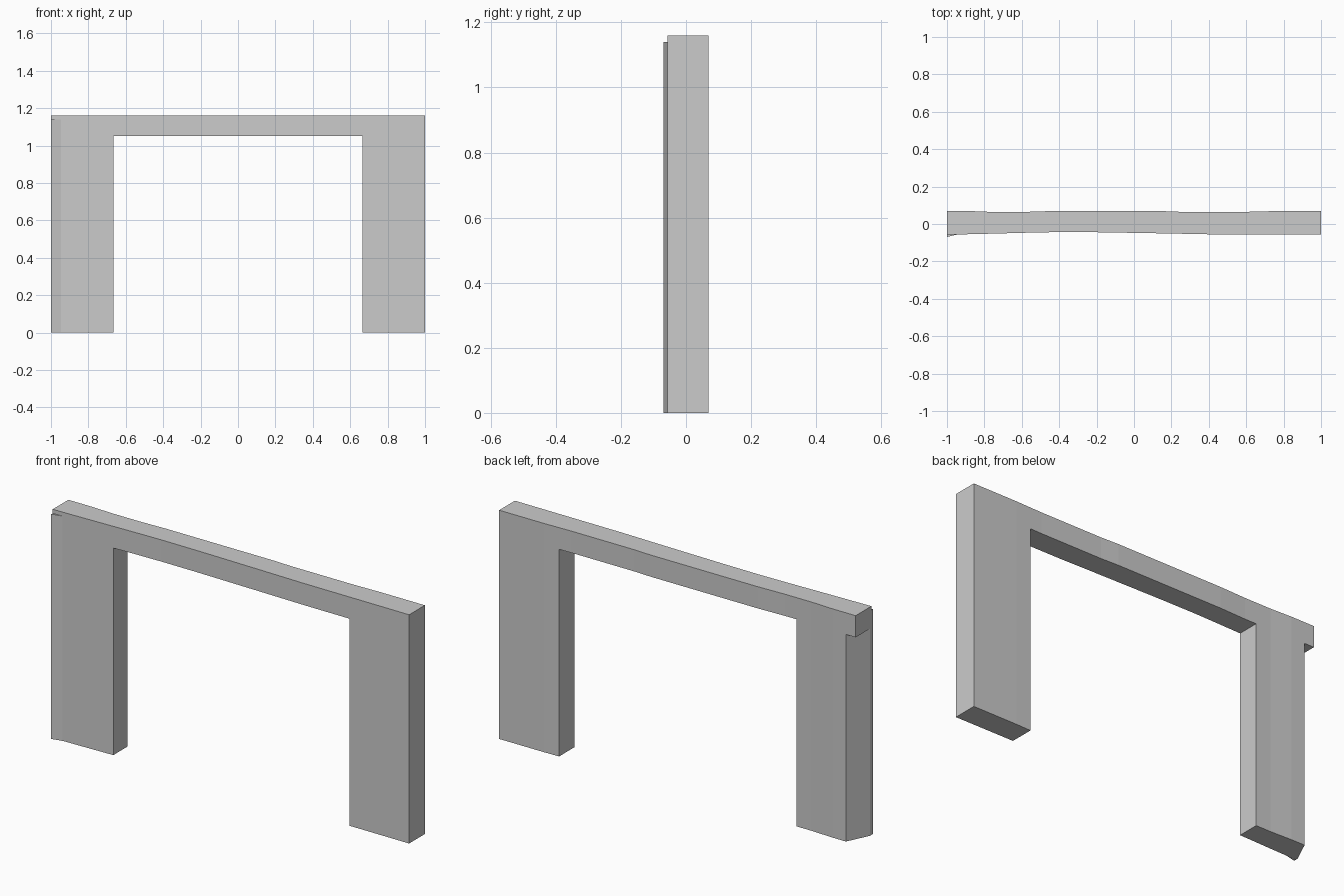
import bpy, bmesh

if "Cube" in bpy.data.objects:
    bpy.data.objects.remove(bpy.data.objects["Cube"])


def prism(name, outline, z0, z1):
    """Extrude a plan outline (x, y) from z0 to z1."""
    bm = bmesh.new()
    face = bm.faces.new([bm.verts.new((x, y, z0)) for x, y in outline])
    top = bmesh.ops.extrude_face_region(bm, geom=[face])["geom"]
    for v in top:
        if isinstance(v, bmesh.types.BMVert):
            v.co.z = z1
    bmesh.ops.recalc_face_normals(bm, faces=bm.faces)
    me = bpy.data.meshes.new(name)
    bm.to_mesh(me)
    bm.free()
    ob = bpy.data.objects.new(name, me)
    bpy.context.collection.objects.link(ob)
    return ob


def cut(target, cutter):
    cutter.hide_render = True
    cutter.hide_set(True)
    cutter.display_type = 'WIRE'
    mod = target.modifiers.new(cutter.name, 'BOOLEAN')
    mod.operation = 'DIFFERENCE'
    mod.solver = 'EXACT'
    mod.object = cutter
    bpy.context.view_layer.objects.active = target
    bpy.ops.object.modifier_apply(modifier=mod.name)
    bpy.data.objects.remove(cutter)


# slightly uneven wall seen from above
front = [(-1, -.057), (-.85, -.054), (-.55, -.046), (-.4, -.043),
         (-.2, -.044), (.15, -.05), (.4, -.055), (1, -.057)]
back = [(1, .069), (.75, .069), (.6, .065), (.25, .065), (.15, .069),
        (-.45, .069), (-.6, .064), (-.75, .064), (-.87, .069), (-1, .069)]
wall = prism("door_frame_wall", front + back, 0, 1.16)

# doorway opening
cut(wall, prism("doorway_cutter",
                [(-.665, -.3), (.665, -.3), (.665, .3), (-.665, .3)], -.2, 1.05))

# slanted end of the left post, below the lintel
cut(wall, prism("post_end_cutter",
                [(-1, -.045), (-.945, .07), (-.9163, .13), (-1.2, .13), (-1.2, -.045)],
                -.2, 1.05))

# thin flare on the front of the left post
prism("left_post_flare", [(-1, -.069), (-.945, -.0565), (-1, -.057)], 0, 1.14)
